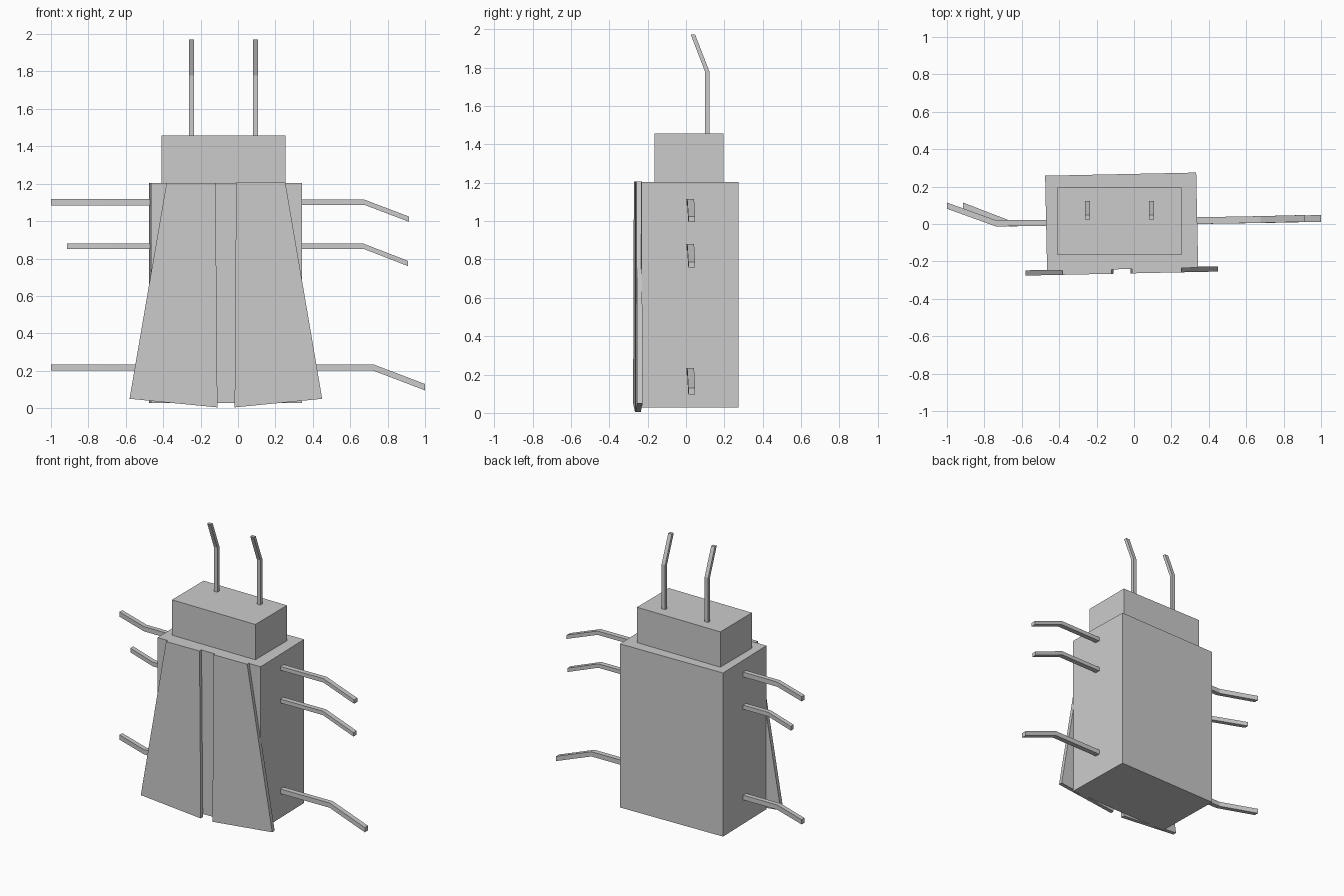
import bpy, bmesh, math

if "Cube" in bpy.data.objects:
    bpy.data.objects.remove(bpy.data.objects["Cube"])

TILT = math.radians(1.2)   # the body and wings are turned very slightly
SLOPE = math.tan(TILT)


def box(name, center, size, rot=0.0):
    bpy.ops.mesh.primitive_cube_add(size=1, location=center, rotation=(0, 0, rot))
    ob = bpy.context.object
    ob.name = name
    ob.scale = size
    return ob


def loft(name, rings):
    """Closed solid through a list of equal-length vertex rings."""
    bm = bmesh.new()
    rows = [[bm.verts.new(p) for p in ring] for ring in rings]
    n = len(rows[0])
    for a, b in zip(rows, rows[1:]):
        for i in range(n):
            j = (i + 1) % n
            bm.faces.new((a[i], a[j], b[j], b[i]))
    bm.faces.new(rows[0][::-1])
    bm.faces.new(rows[-1])
    bmesh.ops.recalc_face_normals(bm, faces=bm.faces)
    me = bpy.data.meshes.new(name)
    bm.to_mesh(me)
    bm.free()
    ob = bpy.data.objects.new(name, me)
    bpy.context.collection.objects.link(ob)
    return ob


def bar(name, path, axis, w, h):
    """Bent square rod; the section always stays square to the given axis."""
    rings = []
    for x, y, z in path:
        ring = []
        for s, t in ((-1, -1), (1, -1), (1, 1), (-1, 1)):
            if axis == 'X':
                ring.append((x, y + s * w / 2, z + t * h / 2))
            else:
                ring.append((x + s * w / 2, y + t * h / 2, z))
        rings.append(ring)
    return loft(name, rings)


# Body and head
box("body", (-0.066, 0.0125, 0.615), (0.808, 0.508, 1.176), TILT)
box("head", (-0.078, 0.015, 1.33), (0.663, 0.36, 0.254))

# Wing covers on the front
wings = {
    "left_wing": [(-0.382, 1.205), (-0.12, 1.205), (-0.11, 0.004), (-0.58, 0.05)],
    "right_wing": [(-0.01, 1.207), (0.253, 1.207), (0.45, 0.05), (-0.018, 0.004)],
}
for name, outline in wings.items():
    rings = [[(x, y + SLOPE * (x + 0.066), z) for x, z in outline]
             for y in (-0.265, -0.237)]
    loft(name, rings)

# Right legs, bending downward: height, bend x, tip x, tip height, thickness
for i, (z, xb, xt, zt, t) in enumerate([(1.101, 0.675, 0.915, 1.01, 0.028),
                                        (0.866, 0.67, 0.91, 0.773, 0.028),
                                        (0.217, 0.724, 1.0, 0.112, 0.034)]):
    path = [(0.335, 0.018, z), (xb, 0.024, z), (xt, 0.03, zt)]
    bar(f"right_leg_{i + 1}", path, 'X', 0.036, t)

# Left legs, bending backward: height, bend x, tip x, thickness
for i, (z, xb, xt, t) in enumerate([(1.101, -0.74, -1.0, 0.034),
                                    (0.866, -0.67, -0.914, 0.03),
                                    (0.217, -0.74, -1.0, 0.034)]):
    path = [(-0.465, 0.006, z), (xb, 0.004, z), (xt, 0.098, z)]
    bar(f"left_leg_{i + 1}", path, 'X', 0.033, t)

# Feelers
for name, x in (("left_feeler", -0.248), ("right_feeler", 0.094)):
    path = [(x, 0.111, 1.45), (x, 0.111, 1.778), (x, 0.036, 1.972)]
    bar(name, path, 'Z', 0.028, 0.023)
